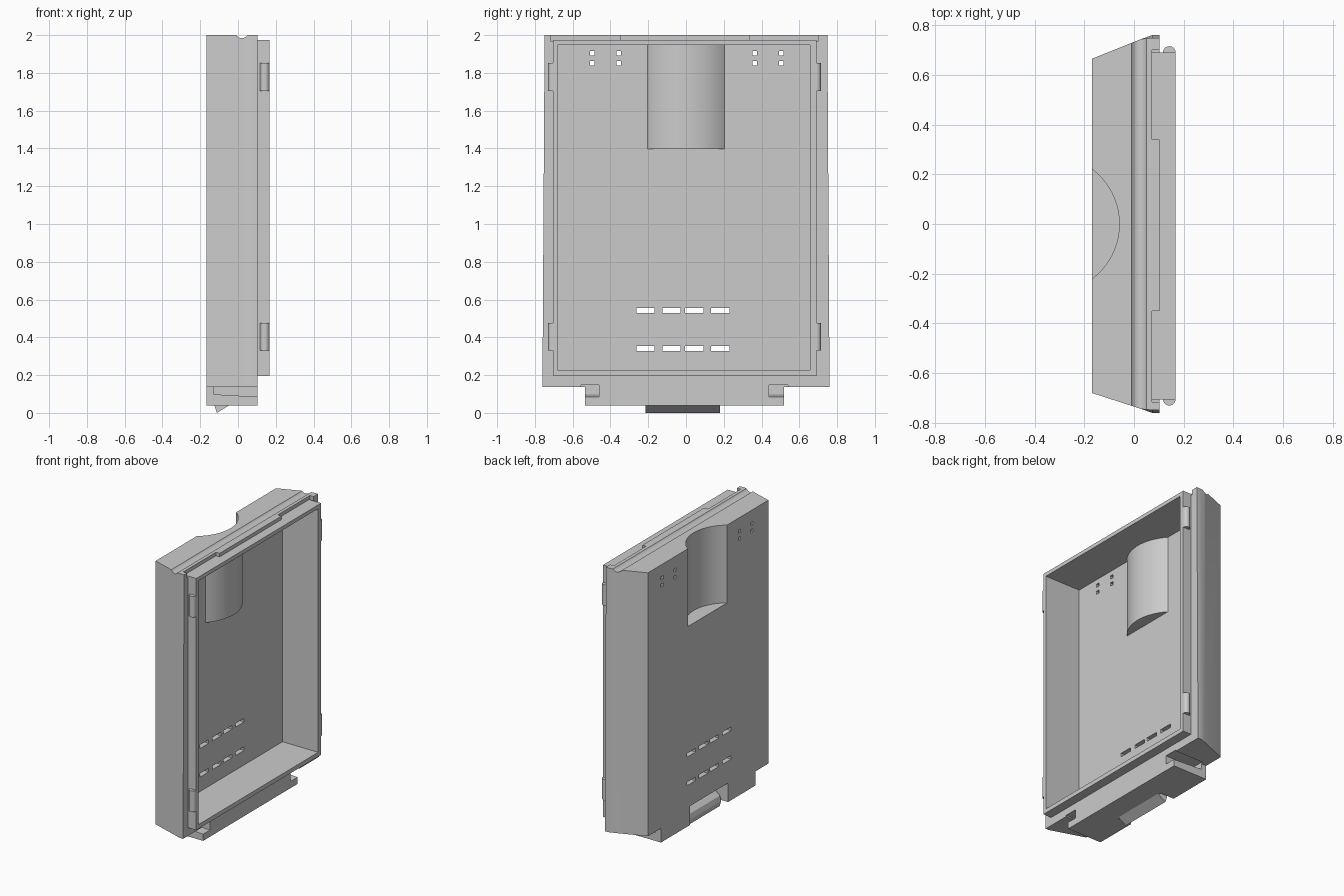
import bpy, math

cube = bpy.data.objects.get("Cube")
if cube:
    bpy.data.objects.remove(cube, do_unlink=True)

grey = bpy.data.materials.new("matte_grey")
grey.use_nodes = True
grey.diffuse_color = (0.6, 0.6, 0.6, 1)
grey.node_tree.nodes["Principled BSDF"].inputs["Base Color"].default_value = (0.6, 0.6, 0.6, 1)


def prism(name, profile, low, high, axis="z"):
    """Extrude a closed profile: (x, y) points along z, or (x, z) points along y."""
    def place(p, t):
        return (p[0], p[1], t) if axis == "z" else (p[0], t, p[1])
    n = len(profile)
    verts = [place(p, t) for t in (low, high) for p in profile]
    faces = [tuple(range(n))[::-1], tuple(range(n, 2 * n))]
    faces += [(i, (i + 1) % n, n + (i + 1) % n, n + i) for i in range(n)]
    mesh = bpy.data.meshes.new(name)
    mesh.from_pydata(verts, [], faces)
    mesh.materials.append(grey)
    obj = bpy.data.objects.new(name, mesh)
    bpy.context.collection.objects.link(obj)
    # Make the normals point outward whatever the profile direction
    bpy.context.view_layer.objects.active = obj
    bpy.ops.object.select_all(action="DESELECT")
    obj.select_set(True)
    bpy.ops.object.mode_set(mode="EDIT")
    bpy.ops.mesh.select_all(action="SELECT")
    bpy.ops.mesh.normals_make_consistent(inside=False)
    bpy.ops.object.mode_set(mode="OBJECT")
    return obj


def box(name, x, y, z):
    return prism(name, [(x[0], y[0]), (x[1], y[0]), (x[1], y[1]), (x[0], y[1])], *z)


def arc(cx, cy, r, start, end, steps):
    return [(cx + r * math.cos(math.radians(start + (end - start) * i / steps)),
             cy + r * math.sin(math.radians(start + (end - start) * i / steps)))
            for i in range(steps + 1)]


def combine(target, other, operation):
    other.hide_render = True
    mod = target.modifiers.new(operation, "BOOLEAN")
    mod.operation, mod.object, mod.solver = operation, other, "EXACT"
    bpy.context.view_layer.objects.active = target
    bpy.ops.object.modifier_apply(modifier=mod.name)
    bpy.data.objects.remove(other, do_unlink=True)


def cut(target, other):
    combine(target, other, "DIFFERENCE")


def join(target, other):
    combine(target, other, "UNION")


OUTER, FRONT, FLOOR = -0.168, 0.102, -0.112  # main planes across the thickness

# Body with slanted sides; its lip narrows a little towards the top
shell = prism("cover_shell", [(OUTER, -0.68), (0.03, -0.744), (0.075, -0.76), (FRONT, -0.76),
                              (FRONT, 0.76), (0.075, 0.76), (0.03, 0.744), (OUTER, 0.665)],
              0.138, 2.0)
for v in shell.data.vertices:
    if v.co.z > 1 and v.co.x > 0.05:
        v.co.y *= 0.985

# Shallow notches along the top edge
for y in ((-0.715, -0.35), (0.34, 0.7)):
    cut(shell, box("top_notch", (0.073, 0.15), y, (1.965, 2.1)))

# Bottom tab and raised rim, then the open cavity
join(shell, box("bottom_tab", (OUTER, FRONT), (-0.535, 0.52), (0.038, 0.18)))
join(shell, box("rim", (0, 0.167), (-0.705, 0.69), (0.196, 1.975)))
cut(shell, box("cavity", (FLOOR, 0.3), (-0.68, 0.657), (0.226, 1.948)))

# Finger scoop: thick-walled bulge inside the cavity, hollow outside
half = math.degrees(math.acos(0.205 / 0.303))
join(shell, prism("scoop_bulge", arc(-0.335, 0, 0.303, -half, half, 28), 1.397, 1.97))
cut(shell, prism("scoop_hollow", arc(-0.335, 0, 0.276, -80, 80, 40), 1.45, 2.1))

# Groove across the top
cut(shell, prism("top_groove", arc(0.02, 2.02, 0.036, 0, 345, 23), -1, 1, "y"))

# Ventilation holes and slots
for z in (1.852, 1.904):
    for y in (-0.497, -0.357, 0.363, 0.505):
        cut(shell, box("vent_hole", (-0.3, 0), (y - 0.012, y + 0.012), (z - 0.012, z + 0.012)))
for z in (0.341, 0.543):
    for y in (-0.215, -0.077, 0.044, 0.181):
        cut(shell, box("vent_slot", (-0.3, 0), (y - 0.048, y + 0.048), (z - 0.013, z + 0.013)))

# Hook slots at both ends of the tab
for y in ((-0.555, -0.46), (0.44, 0.54)):
    cut(shell, prism("hook_slot", [(-0.127, 0.098), (0.2, 0.08), (0.2, 0.147), (-0.127, 0.147)],
                     *y, "y"))

# Recess for the latch
cut(shell, box("latch_recess", (-0.3, -0.06), (-0.23, 0.195), (0, 0.172)))

# Wedge-shaped latch
prism("latch", [(-0.05, 0.13), (-0.115, 0.075), (-0.125, 0.04), (-0.112, 0.0),
                (-0.05, 0.038)], -0.215, 0.18, "y")

# Rounded snap lugs on the rim sides
for side, y in (("right", -0.705), ("left", 0.69)):
    for level, z in (("lower", 0.329), ("upper", 1.705)):
        prism(f"{side}_{level}_lug", arc(0.142, y, 0.025, 0, 345, 23), z, z + 0.148)

# Smooth the curves and keep the corners sharp
bpy.ops.object.select_all(action="DESELECT")
for obj in bpy.context.scene.objects:
    if obj.type == "MESH" and obj.data.materials and obj.data.materials[0] == grey:
        obj.select_set(True)
        bpy.context.view_layer.objects.active = obj
bpy.ops.object.shade_smooth_by_angle(angle=math.radians(25))
